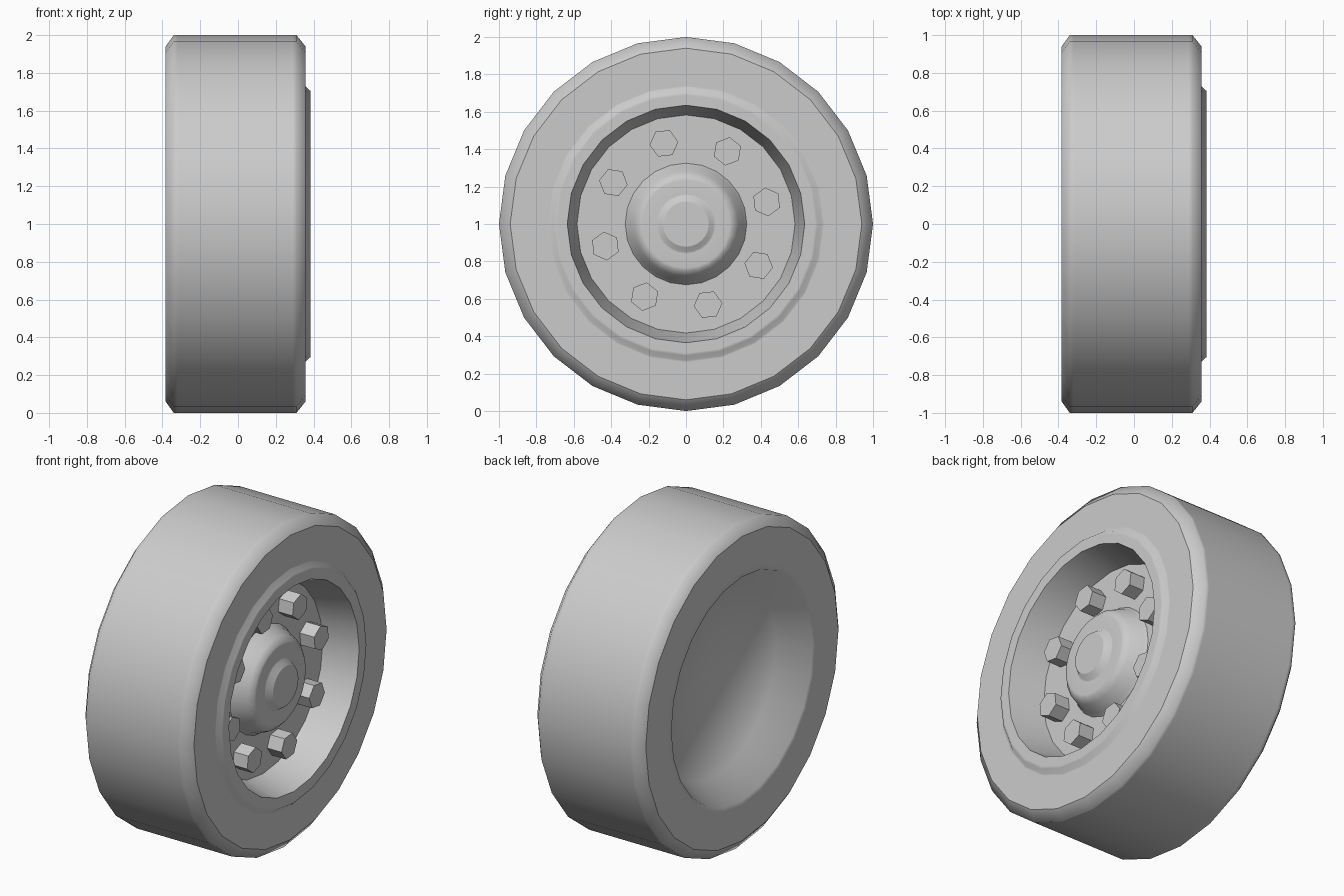
import bpy, bmesh
from math import cos, sin, pi, radians

if "Cube" in bpy.data.objects:
    bpy.data.objects.remove(bpy.data.objects["Cube"])

AXLE_Z = 1.0
DISC_X = 0.17


def lathe(name, profile, sides=24, y=0.0, z=AXLE_Z, turn=0.0, smooth=70):
    """Revolve (x, radius) points, ordered back to front, around an x-parallel axis."""
    bm = bmesh.new()
    rings = []
    for x, r in profile:
        if r == 0:
            v = bm.verts.new((x, y, z))
            rings.append([v] * sides)
        else:
            rings.append([bm.verts.new((x,
                                        y + r * cos(turn + 2 * pi * j / sides),
                                        z + r * sin(turn + 2 * pi * j / sides)))
                          for j in range(sides)])
    for a, b in zip(rings, rings[1:]):
        for j in range(sides):
            k = (j + 1) % sides
            bm.faces.new(dict.fromkeys((a[j], a[k], b[k], b[j])))
    me = bpy.data.meshes.new(name)
    bm.to_mesh(me)
    bm.free()
    for p in me.polygons:
        p.use_smooth = True
    me.set_sharp_from_angle(angle=radians(smooth))
    ob = bpy.data.objects.new(name, me)
    bpy.context.collection.objects.link(ob)
    return ob


# Tyre tread with chamfered shoulders
lathe("tread", [(-0.383, 0.94), (-0.34, 1.0), (-0.32, 1.0),
                (0.29, 1.0), (0.31, 1.0), (0.357, 0.94)])

# Back sidewall running into the dished back
lathe("back_sidewall", [(-0.19, 0), (-0.20, 0.59), (-0.383, 0.69),
                        (-0.383, 0.73), (-0.383, 0.94)])

# Front sidewall, raised rim lip, tapered inner wall and bolt disc
lathe("front_sidewall_and_rim", [(0.357, 0.94), (0.357, 0.74), (0.357, 0.73),
                                 (0.383, 0.705), (0.383, 0.69), (0.383, 0.635),
                                 (DISC_X, 0.583), (DISC_X, 0)])

# Hub with raised centre cap
lathe("hub", [(DISC_X, 0.325), (0.19, 0.31), (0.26, 0.28), (0.288, 0.25),
              (0.29, 0.235), (0.29, 0.16), (0.29, 0.15), (0.325, 0.125),
              (0.325, 0.118), (0.325, 0)])

# Eight hexagonal wheel bolts
for i in range(8):
    a = radians(15.3 + 45 * i)
    lathe(f"bolt_{i + 1}", [(DISC_X, 0.077), (0.268, 0.077), (0.268, 0)], sides=6,
          y=0.447 * cos(a), z=AXLE_Z + 0.447 * sin(a),
          turn=a + radians(21), smooth=30)
